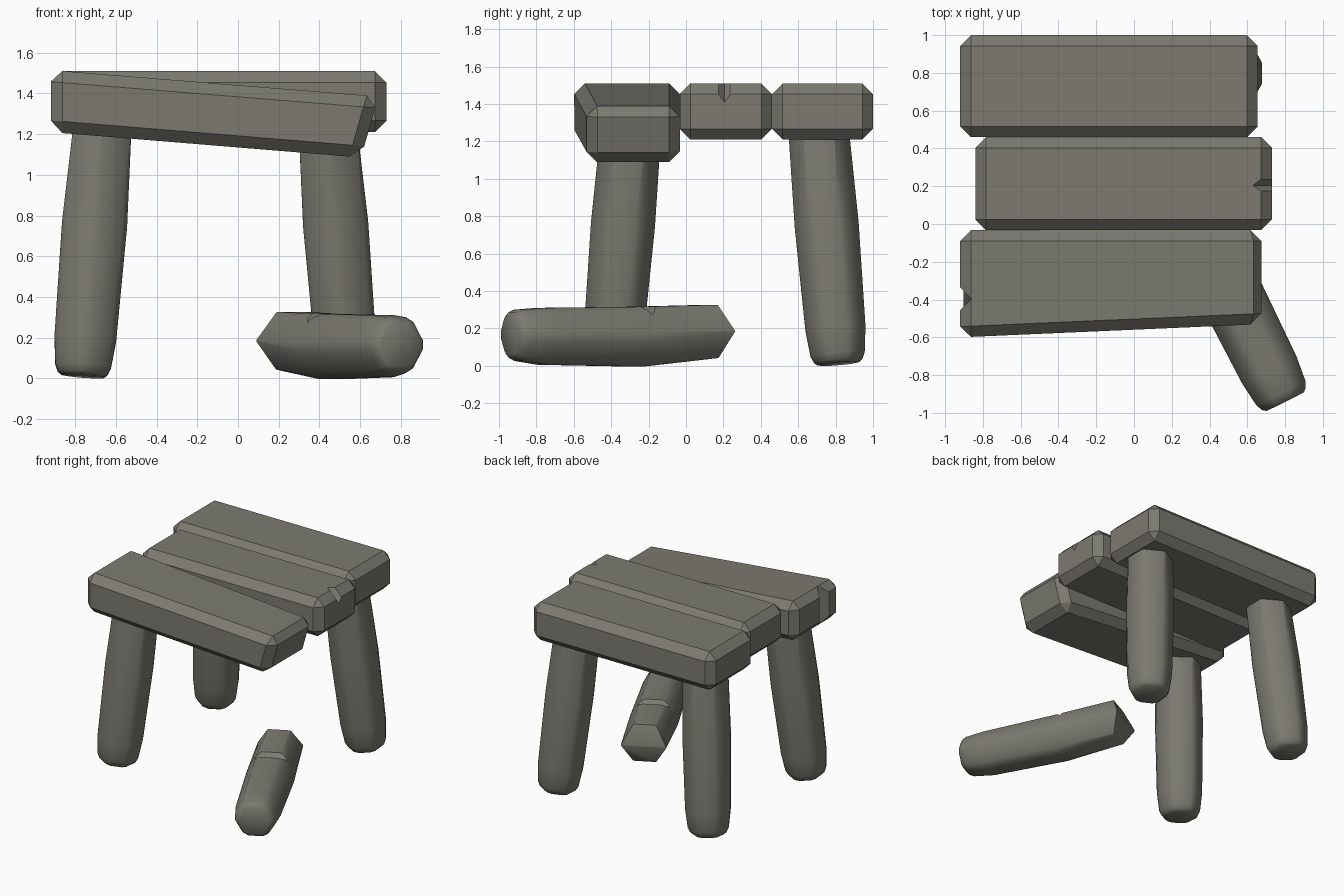
import bpy, bmesh, math
from mathutils import Vector

if "Cube" in bpy.data.objects:
    bpy.data.objects.remove(bpy.data.objects["Cube"])

# Dark weathered grey-brown
wood = bpy.data.materials.new("dark_wood")
wood.diffuse_color = (.2, .195, .165, 1)
wood.use_nodes = True
wood.node_tree.nodes["Principled BSDF"].inputs["Base Color"].default_value = wood.diffuse_color


def add_object(name, bm):
    bmesh.ops.recalc_face_normals(bm, faces=bm.faces)
    me = bpy.data.meshes.new(name)
    bm.to_mesh(me)
    bm.free()
    me.materials.append(wood)
    ob = bpy.data.objects.new(name, me)
    bpy.context.collection.objects.link(ob)
    return ob


def plank(name, left, right):
    """Bevelled board between two ends: (x bottom, x top, y0, y1, z0, z1)."""
    bm = bmesh.new()
    rings = []
    for xb, xt, y0, y1, z0, z1 in (left, right):
        rings.append([bm.verts.new(c) for c in
                      ((xb, y0, z0), (xb, y1, z0), (xt, y1, z1), (xt, y0, z1))])
    a, b = rings
    bm.faces.new(a)
    bm.faces.new(b)
    for i in range(4):
        j = (i + 1) % 4
        bm.faces.new((a[i], a[j], b[j], b[i]))
    bmesh.ops.recalc_face_normals(bm, faces=bm.faces)
    bmesh.ops.bevel(bm, geom=bm.edges[:], offset=0.057, segments=1,
                    affect='EDGES', profile=0.5)
    return add_object(name, bm)


# fraction along leg, radius, half angle of the softened hexagon corner
LEG = ((0, .112, 9), (.012, .131, 9), (.04, .147, 9), (.15, .163, 9),
       (.6, .173, 8), (1, .162, 1.5))


def leg(name, foot, top, side, sag=0, wedge=0):
    """Tapered six-sided log; wedge cuts the upper end to a ridge."""
    foot, top = Vector(foot), Vector(top)
    axis = (top - foot).normalized()
    u = Vector(side)
    u = (u - axis * u.dot(axis)).normalized()
    v = axis.cross(u)
    bm = bmesh.new()
    rings = []
    for t, r, w in LEG:
        c = foot.lerp(top, t) - Vector((0, 0, sag * math.sin(math.pi * t)))
        ring = []
        for k in range(6):
            for s in (-w, w):
                a = math.radians(60 * k + s)
                p = c + r * (u * math.cos(a) + v * math.sin(a))
                if t == 1:
                    p -= axis * wedge * abs(math.sin(a))
                ring.append(bm.verts.new(p))
        rings.append(ring)
    for a, b in zip(rings, rings[1:]):
        for i in range(12):
            j = (i + 1) % 12
            bm.faces.new((a[i], a[j], b[j], b[i]))
    bm.faces.new(rings[0])
    end = rings[-1]
    bm.faces.new(end[1:7])
    bm.faces.new(end[7:] + end[:1])
    bm.faces.new((end[0], end[1], end[6], end[7]))
    ob = add_object(name, bm)
    bpy.ops.object.select_all(action='DESELECT')
    ob.select_set(True)
    bpy.context.view_layer.objects.active = ob
    bpy.ops.object.shade_smooth_by_angle(angle=math.radians(62))
    return ob


def notch(target, name, loc, size, rot):
    """Cut a V groove with a turned box."""
    bm = bmesh.new()
    bmesh.ops.create_cube(bm, size=1)
    bmesh.ops.scale(bm, vec=size, verts=bm.verts)
    cutter = add_object(name, bm)
    cutter.location = loc
    cutter.rotation_euler = [math.radians(a) for a in rot]
    cutter.hide_render = True
    cutter.display_type = 'WIRE'
    mod = target.modifiers.new("notch", 'BOOLEAN')
    mod.operation = 'DIFFERENCE'
    mod.solver = 'EXACT'
    mod.object = cutter


# Seat boards; the front one has dropped at its right end
plank("back_board", (-.92, -.92, .46, 1, 1.21, 1.51), (.655, .655, .46, 1, 1.21, 1.51))
middle = plank("middle_board", (-.84, -.84, -.033, .46, 1.21, 1.51),
               (.73, .73, -.033, .46, 1.21, 1.51))
front = plank("front_board", (-.92, -.92, -.60, -.033, 1.21, 1.515),
              (.605, .69, -.53, -.033, 1.085, 1.385))
notch(middle, "middle_cutter", (.722, .205, 1.502), (.4, .085, .085), (45, 45, 0))
notch(front, "front_cutter", (-.92, -.395, 1.36), (.085, .085, .6), (0, 0, 45))

# Three standing legs
for name, x, y, sx, sy in (("front_left_leg", -.665, -.295, -1, -1),
                           ("back_left_leg", -.665, .71, -1, 1),
                           ("back_right_leg", .44, .71, 1, 1)):
    leg(name, (x + .1 * sx, y + .105 * sy, .012), (x, y, 1.25), (0, 1, 0))

# Fallen leg lying at the front right, its broken end a wedge
fallen = leg("fallen_leg", (.80, -.94, .165), (.235, .19, .185), (.89, .45, 0), .022, .07)
notch(fallen, "fallen_cutter", (.43, -.24, .335), (.5, .085, .085), (45, 0, 26.6))
